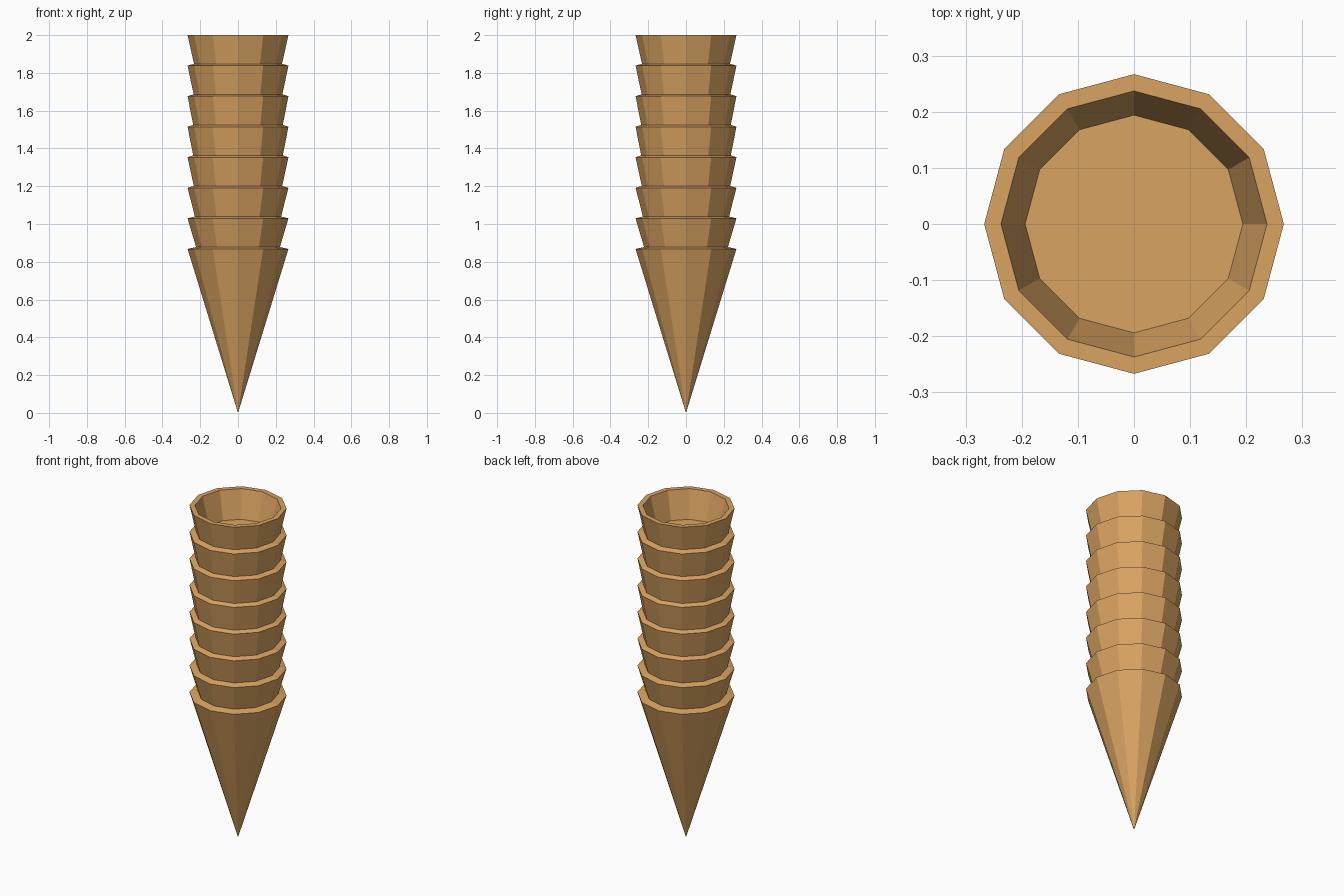
import bpy, bmesh, math

if "Cube" in bpy.data.objects:
    bpy.data.objects.remove(bpy.data.objects["Cube"])

SIDES = 12
RIM_R, TIP_Z, RIM_Z, STEP = 0.267, 0.0, 0.868, 0.1617

wafer = bpy.data.materials.new("wafer brown")
wafer.diffuse_color = (0.70, 0.37, 0.122, 1)
wafer.use_nodes = True
wafer.node_tree.nodes["Principled BSDF"].inputs["Base Color"].default_value = wafer.diffuse_color


def lathe(name, profile):
    """Spin a profile of (radius, z) around z; zero radius makes a single point."""
    bm = bmesh.new()
    rings = []
    for r, z in profile:
        n = SIDES if r > 0 else 1
        rings.append([bm.verts.new((r * math.cos(2 * math.pi * i / SIDES),
                                    r * math.sin(2 * math.pi * i / SIDES), z))
                      for i in range(n)])
    for a, b in zip(rings, rings[1:]):
        for i in range(SIDES):
            j = (i + 1) % SIDES
            if len(a) == 1:
                bm.faces.new((a[0], b[j], b[i]))
            elif len(b) == 1:
                bm.faces.new((a[i], a[j], b[0]))
            else:
                bm.faces.new((a[i], a[j], b[j], b[i]))
    bmesh.ops.recalc_face_normals(bm, faces=bm.faces)
    mesh = bpy.data.meshes.new(name)
    bm.to_mesh(mesh)
    bm.free()
    mesh.materials.append(wafer)
    obj = bpy.data.objects.new(name, mesh)
    bpy.context.collection.objects.link(obj)
    return obj


# lowest cone, then the exposed collar of each nested cone above it
profile = [(0, TIP_Z), (RIM_R, RIM_Z)]
for k, neck in enumerate((0.222, 0.228, 0.234, 0.237, 0.237, 0.235, 0.233)):
    profile += [(neck, RIM_Z + k * STEP + 0.01),
                (RIM_R, RIM_Z + (k + 1) * STEP)]

# flat top lip, hollow mouth and its floor
profile += [(0.237, 2.0), (0.194, 1.834), (0, 1.834)]
profile[-4] = (RIM_R, 2.0)
lathe("stacked_cones", profile)
